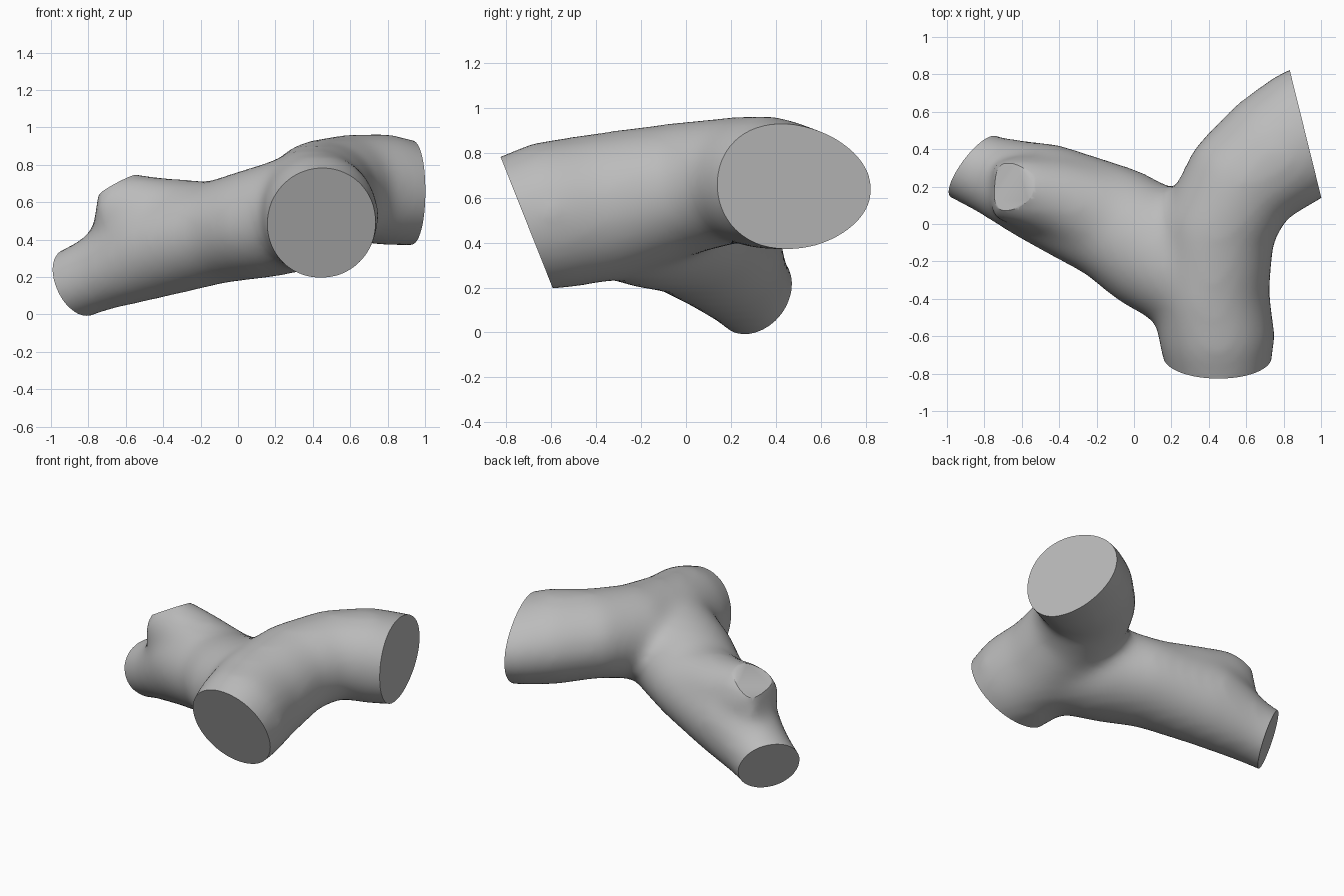
import bpy, bmesh
from math import sin, cos, tau
from mathutils import Vector

cube = bpy.data.objects.get("Cube")
if cube:
    bpy.data.objects.remove(cube)

gray = bpy.data.materials.new("plain gray")
gray.use_nodes = True
gray.diffuse_color = (0.5, 0.5, 0.5, 1)
gray.node_tree.nodes["Principled BSDF"].inputs["Base Color"].default_value = (0.5, 0.5, 0.5, 1)

SIDES = 24


def add_tube(bm, stations):
    """Loft ovals along a path; station = x, y, z, half width, half height, egg taper."""
    points = [Vector(s[:3]) for s in stations]
    rings = []
    for i, (p, s) in enumerate(zip(points, stations)):
        along = (points[min(i + 1, len(points) - 1)] - points[max(i - 1, 0)]).normalized()
        side = Vector((0, 0, 1)).cross(along).normalized()
        up = along.cross(side)
        ring = []
        for k in range(SIDES):
            c, d = cos(tau * k / SIDES), sin(tau * k / SIDES)
            ring.append(bm.verts.new(p + side * s[3] * c + up * s[4] * d * (1 - s[5] * c)))
        rings.append(ring)
    for a, b in zip(rings, rings[1:]):
        for k in range(SIDES):
            n = (k + 1) % SIDES
            bm.faces.new((a[k], a[n], b[n], b[k]))
    bm.faces.new(rings[0][::-1])
    bm.faces.new(rings[-1])


bm = bmesh.new()
# Main bent limb, front end to back end
add_tube(bm, [(.47, -1.0, .43, .24, .27, 0), (.445, -.62, .52, .313, .335, 0), (.41, -.36, .56, .315, .335, 0),
              (.45, -.02, .64, .31, .3, 0), (.57, .22, .68, .315, .282, .05), (.76, .38, .668, .34, .3, .08),
              (.92, .49, .645, .35, .28, .1), (1.2, .62, .62, .35, .24, .1)])
# Side limb, tapering toward its low end
add_tube(bm, [(.45, -.36, .57, .31, .32, 0), (.1, -.13, .485, .34, .298, 0), (-.12, .01, .437, .315, .275, 0),
              (-.5, .17, .35, .275, .28, 0), (-.76, .26, .212, .215, .205, 0), (-1.1, .4, .07, .18, .18, 0)])
# Rounded stub forking off the top of the side limb
add_tube(bm, [(-.1, .02, .46, .28, .25, 0), (-.42, .14, .5, .225, .235, 0),
              (-.62, .18, .55, .19, .215, 0), (-.755, .19, .57, .155, .16, 0)])
bmesh.ops.recalc_face_normals(bm, faces=bm.faces)
mesh = bpy.data.meshes.new("forked_limb")
bm.to_mesh(mesh)
bm.free()
limb = bpy.data.objects.new("forked_limb", mesh)
bpy.context.collection.objects.link(limb)

# Fuse the tubes and soften the joints
fuse = limb.modifiers.new("fuse", 'REMESH')
fuse.mode = 'VOXEL'
fuse.voxel_size = 0.03
soften = limb.modifiers.new("soften", 'SMOOTH')
soften.factor = 0.5
soften.iterations = 28
graph = bpy.context.evaluated_depsgraph_get()
fused = bpy.data.meshes.new_from_object(limb.evaluated_get(graph))
limb.modifiers.clear()
limb.data = fused

# Flat cut ends: point on the cut, outward direction
cuts = [((.42, -.71, .49), (0, -.93, -.37)),
        ((.915, .49, .65), (.97, .24, 0)),
        ((-.86, .3, .17), (-.74, .57, -.34)),
        ((-.64, .19, .685), (-.5, .18, .85))]
bm = bmesh.new()
bm.from_mesh(fused)
for point, out in cuts:
    bmesh.ops.bisect_plane(bm, geom=bm.verts[:] + bm.edges[:] + bm.faces[:], dist=1e-5,
                           plane_co=point, plane_no=out, clear_outer=True)
    bmesh.ops.holes_fill(bm, edges=[e for e in bm.edges if e.is_boundary], sides=0)
bm.to_mesh(fused)
bm.free()
fused.materials.clear()
fused.materials.append(gray)

bpy.context.view_layer.objects.active = limb
limb.select_set(True)
bpy.ops.object.shade_smooth_by_angle(angle=0.7)
